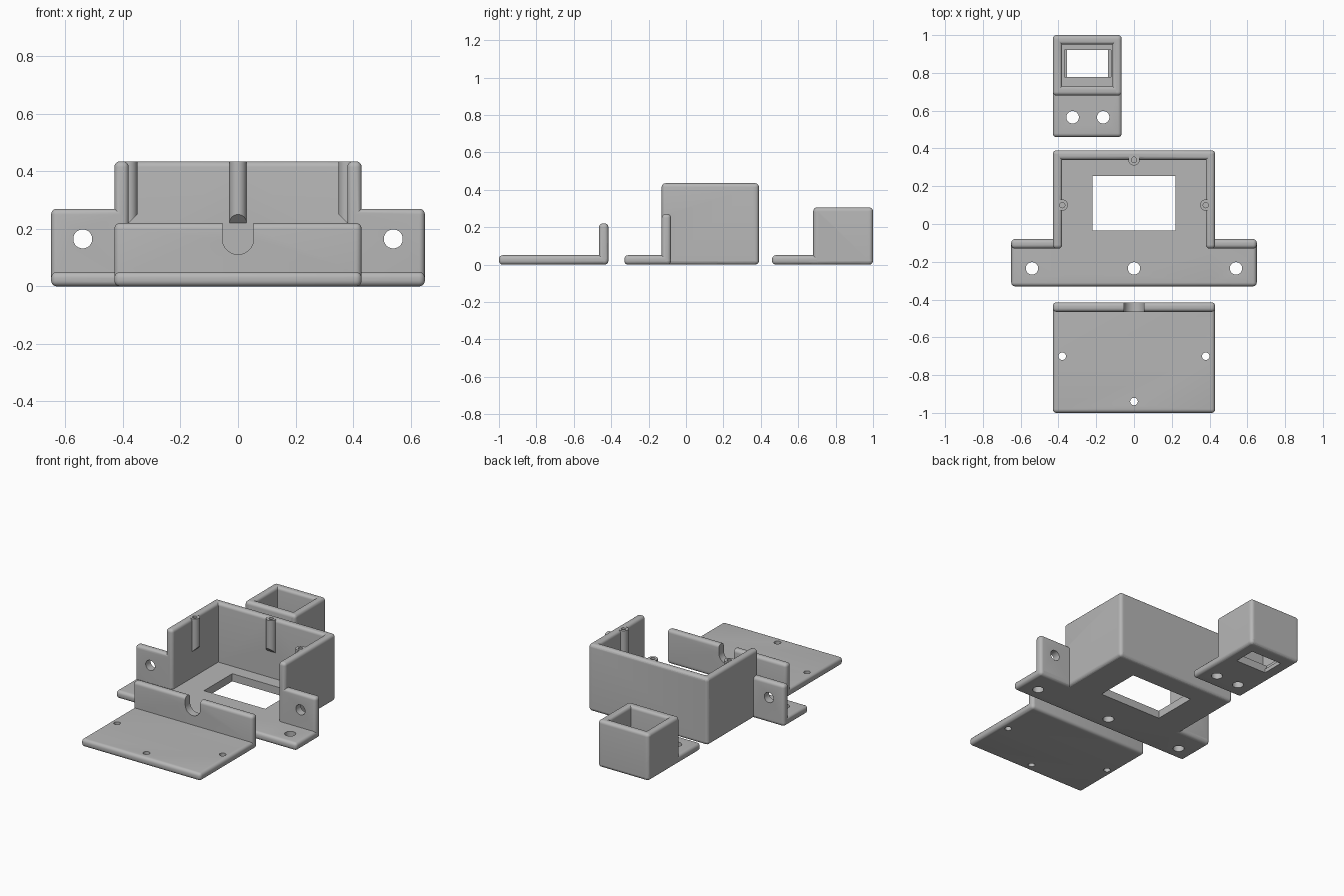
import bpy, bmesh, math
from mathutils import Matrix, Vector

if "Cube" in bpy.data.objects:
    bpy.data.objects.remove(bpy.data.objects["Cube"])

grey = bpy.data.materials.new("matte_grey")
grey.use_nodes = True
COLOUR = (0.47, 0.47, 0.47, 1)
grey.diffuse_color = COLOUR
grey.node_tree.nodes["Principled BSDF"].inputs["Base Color"].default_value = COLOUR

T = 0.05    # wall thickness
R = 0.02    # edge rounding
HOLE = 0.033


def make(name, bm):
    mesh = bpy.data.meshes.new(name)
    bmesh.ops.recalc_face_normals(bm, faces=bm.faces)
    bm.to_mesh(mesh)
    bm.free()
    mesh.materials.append(grey)
    ob = bpy.data.objects.new(name, mesh)
    bpy.context.collection.objects.link(ob)
    return ob


def box(x, y, z, rounding=R, name="block"):
    """Box spanning the three (low, high) ranges, with rounded edges."""
    bm = bmesh.new()
    bmesh.ops.create_cube(bm, size=1)
    for v in bm.verts:
        v.co = [(a + b) / 2 + c * (b - a) for (a, b), c in zip((x, y, z), v.co)]
    if rounding:
        bmesh.ops.bevel(bm, geom=bm.edges[:], offset=rounding, segments=5,
                        profile=0.5, affect='EDGES')
    return make(name, bm)


def rod(centre, radius, length, axis='Z', slope=None):
    """Cylinder; slope tilts its lower end upwards along a direction."""
    bm = bmesh.new()
    bmesh.ops.create_cone(bm, cap_ends=True, segments=40, radius1=radius,
                          radius2=radius, depth=length)
    if slope:
        for v in bm.verts:
            if v.co.z < 0:
                v.co.z += v.co.xy.dot(Vector(slope))
    if axis == 'Y':
        bm.transform(Matrix.Rotation(math.pi / 2, 4, 'X'))
    bm.transform(Matrix.Translation(centre))
    return make("rod", bm)


def combine(ob, tools, operation):
    """Apply each tool to the part, then remove the tool."""
    bpy.context.view_layer.objects.active = ob
    for tool in tools:
        mod = ob.modifiers.new("combine", 'BOOLEAN')
        mod.operation, mod.solver, mod.object = operation, 'EXACT', tool
        bpy.ops.object.modifier_apply(modifier=mod.name)
        bpy.data.objects.remove(tool)


def finish(ob):
    bpy.ops.object.select_all(action='DESELECT')
    ob.select_set(True)
    bpy.context.view_layer.objects.active = ob
    bpy.ops.object.shade_smooth_by_angle(angle=math.radians(30))


def floor_hole(x, y, radius):
    return rod((x, y, T / 2), radius, 3 * T)


# Cover plate with an upright lip and a cable notch
W = 0.43
cover = box((-W, W), (-1, -0.415), (0, T), name="cover_plate")
combine(cover, [box((-W, W), (-0.465, -0.415), (0, 0.22))], 'UNION')
combine(cover, [
    rod((0, -0.44, 0.165), 0.054, 0.1, 'Y'),
    box((-0.054, 0.054), (-0.49, -0.39), (0.165, 0.3), 0),
    floor_hole(-0.38, -0.70, 0.02), floor_hole(0.38, -0.70, 0.02),
    floor_hole(0, -0.94, 0.02)], 'DIFFERENCE')
finish(cover)

# Main housing: floor, mounting foot, three walls and two mounting tabs
BACK, FRONT, TOP = 0.39, -0.13, 0.435
housing = box((-W, W), (-0.33, BACK), (0, T), name="main_housing")
pieces = [box((-0.65, 0.65), (-0.33, FRONT + T), (0, T)),
          box((-W, W), (BACK - T, BACK), (0, TOP))]
for s in (-1, 1):
    pieces.append(box(sorted((s * W, s * (W - T))), (FRONT, BACK), (0, TOP)))
    pieces.append(box(sorted((s * 0.65, s * (W - T))), (FRONT, FRONT + T), (0, 0.27)))

# Screw posts with slanted lower ends, half sunk into the walls
posts = [((-0.38, 0.10), (1, 0)), ((0.38, 0.10), (-1, 0)), ((0, 0.34), (0, -1))]
LOW = 0.22
for (x, y), inward in posts:
    pieces.append(rod((x, y, (LOW + TOP) / 2), 0.03, TOP - LOW, slope=inward))
combine(housing, pieces, 'UNION')

# Floor window, screw holes and mounting holes
cuts = [box((-0.22, 0.22), (-0.035, 0.255), (-0.1, 0.1), 0)]
cuts += [rod((x, y, TOP - 0.05), 0.014, 0.2) for (x, y), _ in posts]
cuts += [floor_hole(x, -0.235, HOLE) for x in (-0.54, 0, 0.54)]
cuts += [rod((x, FRONT + T / 2, 0.165), HOLE, 0.2, 'Y') for x in (-0.54, 0.54)]
combine(housing, cuts, 'DIFFERENCE')
finish(housing)

# Small socket box with a mounting foot
L, RT, Y0, Y1, H = -0.43, -0.065, 0.68, 1.0, 0.305
socket = box((L, RT), (0.46, Y1), (0, T), name="socket_box")
combine(socket, [
    box((L, L + T), (Y0, Y1), (0, H)), box((RT - T, RT), (Y0, Y1), (0, H)),
    box((L, RT), (Y0, Y0 + T), (0, H)), box((L, RT), (Y1 - T, Y1), (0, H))], 'UNION')
combine(socket, [
    box((-0.355, -0.137), (0.778, 0.92), (-0.1, 0.1), 0),
    box((-0.367, -0.122), (0.778, 0.92), (0.025, 0.1), 0),
    floor_hole(-0.325, 0.565, HOLE), floor_hole(-0.163, 0.565, HOLE)], 'DIFFERENCE')
finish(socket)
